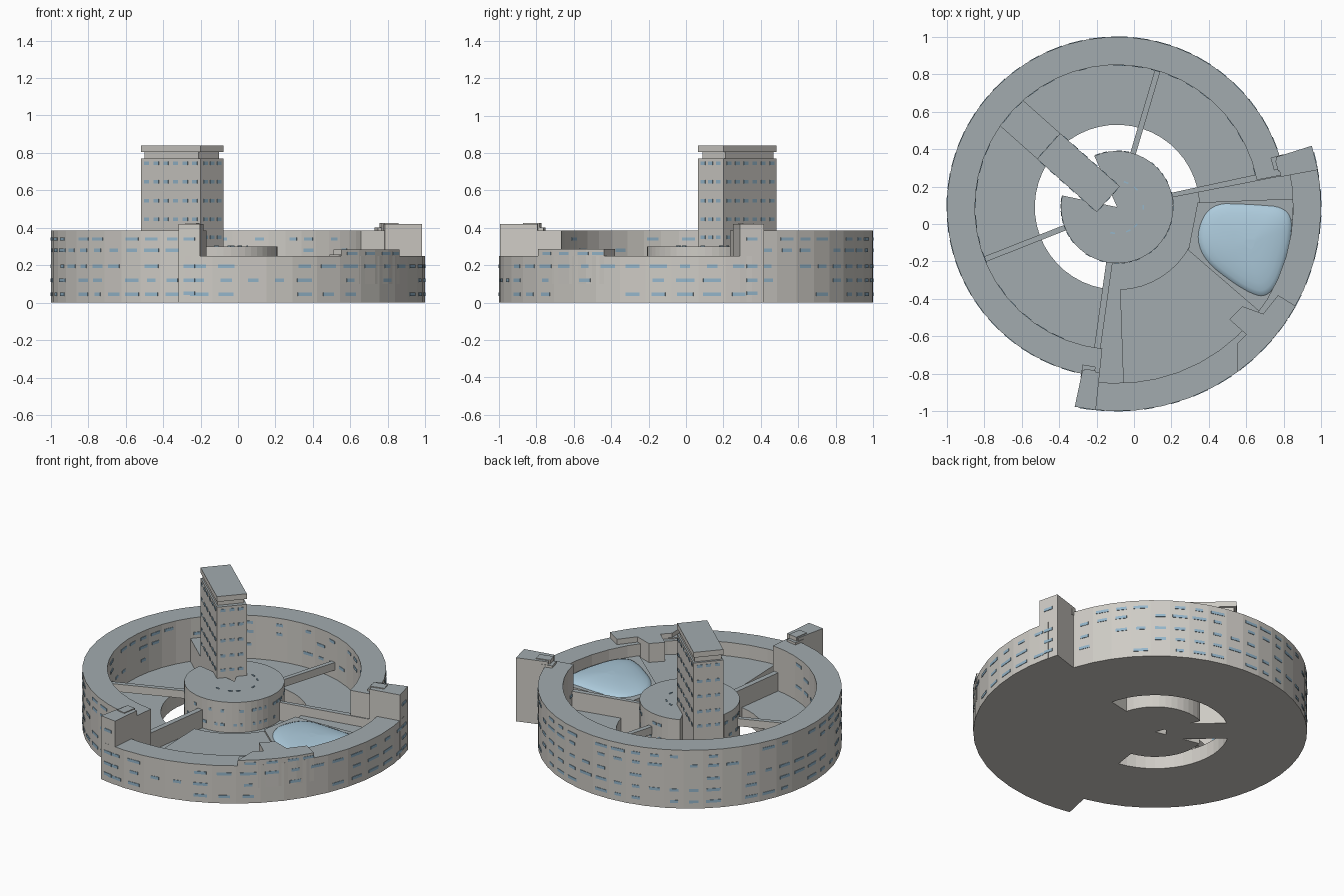
import bpy, bmesh, math, random
from mathutils import Matrix, Vector

if "Cube" in bpy.data.objects:
    bpy.data.objects.remove(bpy.data.objects["Cube"])

random.seed(4)
CX, CY = -0.09, 0.09          # shared centre of all the rings
STEP = 7.5                    # facet angle of the curved walls


def material(name, rgb):
    m = bpy.data.materials.new(name)
    m.diffuse_color = (*rgb, 1)
    m.use_nodes = True
    m.node_tree.nodes["Principled BSDF"].inputs["Base Color"].default_value = m.diffuse_color
    return m


WALL = material("wall_stone", (0.62, 0.60, 0.56))
ROOF = material("roof_slate", (0.36, 0.41, 0.43))
GLASS = material("window_glass", (0.30, 0.47, 0.60))
POOL = material("dome_glass", (0.42, 0.60, 0.72))


def finish(bm, name, mats):
    bmesh.ops.recalc_face_normals(bm, faces=bm.faces)
    me = bpy.data.meshes.new(name)
    bm.to_mesh(me)
    bm.free()
    for m in mats:
        me.materials.append(m)
    ob = bpy.data.objects.new(name, me)
    bpy.context.collection.objects.link(ob)
    return ob


def prism(name, pts, z0, z1):
    """Vertical extrusion of a plan outline, slate on top and stone on the sides."""
    bm = bmesh.new()
    f = bm.faces.new([bm.verts.new((x, y, z0)) for x, y in pts])
    ex = bmesh.ops.extrude_face_region(bm, geom=[f])
    top = [v for v in ex["geom"] if isinstance(v, bmesh.types.BMVert)]
    bmesh.ops.translate(bm, verts=top, vec=(0, 0, z1 - z0))
    bm.normal_update()
    for face in bm.faces:
        if abs(face.normal.z) > 0.5 and face.calc_center_median().z > (z0 + z1) / 2:
            face.material_index = 1
    return finish(bm, name, [WALL, ROOF])


def polar(r, a, side=0.0):
    """Point at radius r and angle a, shifted sideways across the radius."""
    c, s = math.cos(math.radians(a)), math.sin(math.radians(a))
    return (CX + r * c - side * s, CY + r * s + side * c)


def angles(a0, a1):
    n = max(1, round((a1 - a0) / STEP))
    return [a0 + (a1 - a0) * i / n for i in range(n + 1)]


def sector(name, r0, r1, a0, a1, z0, z1):
    outer = [polar(r1, a) for a in angles(a0, a1)]
    inner = [polar(r0, a) for a in reversed(angles(a0, a1))] if r0 else [(CX, CY)]
    return prism(name, outer + inner, z0, z1)


def bar(name, a, r0, r1, half, z0, z1):
    return prism(name, [polar(r0, a, -half), polar(r1, a, -half),
                        polar(r1, a, half), polar(r0, a, half)], z0, z1)


def add_box(bm, xy, z, ang, size):
    mat = (Matrix.Translation((*xy, z)) @ Matrix.Rotation(math.radians(ang), 4, "Z")
           @ Matrix.Diagonal((*size, 1)))
    bmesh.ops.create_cube(bm, size=1, matrix=mat)


def ring_windows(name, r, a0, a1, rows, keep=0.75, maxlen=0.09):
    """Strip windows centred on the facets of a curved wall."""
    bm = bmesh.new()
    edges = angles(a0, a1)
    for lo, hi in zip(edges, edges[1:]):
        mid = (lo + hi) / 2
        rr = r * math.cos(math.radians((hi - lo) / 2))
        for z in rows:
            if random.random() < keep:
                add_box(bm, polar(rr, mid), z, mid, (0.006, random.uniform(0.5, 1) * maxlen, 0.018))
    return finish(bm, name, [GLASS])


# Tall main ring with its courtyard floor
A0, A1 = 11, 264
sector("high_ring", 0.76, 0.91, A0, A1, 0, 0.385)
sector("courtyard_floor", 0.44, 0.78, 13, 260, 0, 0.10)
HIGH = (0.045, 0.12, 0.195, 0.28, 0.34)
ring_windows("high_ring_windows", 0.91, A0, A1 - 7, HIGH)
ring_windows("high_ring_inner_windows", 0.76, A0, A1, HIGH[2:], 0.6, 0.07)

# Low front ring, lower floor and raised plaza
B0, B1 = -100, 14
sector("low_ring", 0.94, 1.09, B0, B1, 0, 0.25)
sector("front_floor", 0.28, 0.96, -100, 13, 0, 0.10)
sector("plaza", 0.44, 0.96, -88, 11, 0.05, 0.16)
ring_windows("low_ring_windows", 1.09, B0, B1, HIGH[:3], 0.75, 0.1)

# Tall end blocks where the ring changes radius, with roof boxes
for tag, e0, e1, sgn in (("left", 258, 264, -1), ("right", 10.5, 17.5, 1)):
    sector(tag + "_end_block", 0.89, 1.09, e0, e1, 0, 0.42)
    mid = (e0 + e1) / 2
    bar(tag + "_roof_box", mid + 0.5 * sgn, 0.88, 0.97, 0.03, 0.38, 0.425)
    box_a = e0 + 2 if sgn < 0 else e1 - 2
    bar(tag + "_parapet", box_a, 0.86, 0.93, 0.035, 0.36, 0.40)
    bm = bmesh.new()
    for z in (0.05, 0.12, 0.195, 0.34):
        add_box(bm, polar(1.088, mid), z, mid, (0.008, 0.06, 0.018))
    finish(bm, tag + "_end_windows", [GLASS])

# Raised stretch of the front rim
rim = [polar(1.09, a) for a in (-54, -47.5, -41, -35, -29)]
prism("raised_rim", rim + [(0.77, -0.38), (0.69, -0.48), (0.58, -0.44),
                           (0.51, -0.51), (0.60, -0.59), (0.55, -0.64)], 0.1, 0.285)
prism("rim_step", [(0.49, -0.69), (0.56, -0.62), (0.62, -0.70), (0.545, -0.78)], 0.1, 0.257)
bm = bmesh.new()
for a in (-50, -43, -36, -31):
    add_box(bm, polar(1.087, a), 0.262, a, (0.008, 0.07, 0.016))
finish(bm, "raised_rim_windows", [GLASS])

# Central drum, open beside the tower
sector("central_drum", 0, 0.30, 168 - 360, 114, 0, 0.30)
ring_windows("drum_windows", 0.30, 168 - 360, 114, (0.15, 0.24), 0.5, 0.03)
bm = bmesh.new()
for a in (70, 45, 0, -45, -65, -100):
    add_box(bm, polar(0.14, a), 0.30, a, (0.008, 0.025, 0.008))
finish(bm, "drum_roof_lights", [GLASS])

# Bridges and dividing walls from drum to ring
for i, a in enumerate((73.5, 201.5)):
    bar("bridge_%d" % (i + 1), a, 0.28, 0.77, 0.015, 0.16, 0.21)
prism("right_dividing_wall", [polar(0.28, 10), polar(0.95, 10.7),
                              polar(0.95, 13), polar(0.28, 15)], 0, 0.22)
bar("left_dividing_wall", 262, 0.28, 0.95, 0.017, 0, 0.22)

# Tower slab, wing, recessed neck and cap
TA = 138.3
bar("tower_wing", TA, 0.45, 0.78, 0.092, 0, 0.25)
bar("tower", TA, 0.064, 0.49, 0.092, 0, 0.77)
bar("tower_neck", TA, 0.09, 0.475, 0.082, 0.76, 0.81)
bar("tower_cap", TA, 0.064, 0.49, 0.092, 0.805, 0.84)
bm = bmesh.new()
for z in (0.35, 0.445, 0.545, 0.645, 0.745):
    for i in range(6):
        r = 0.105 + i * 0.069
        for s in (-1, 1):
            add_box(bm, polar(r, TA, s * 0.092), z, TA, (0.035, 0.006, 0.018))
    for s in (-0.055, 0, 0.055):
        for r in (0.064, 0.49):
            add_box(bm, polar(r, TA, s), z, TA, (0.006, 0.032, 0.018))
finish(bm, "tower_windows", [GLASS])

# Glass dome on its frame
prism("dome_frame", [(0.34, 0.115), (0.85, 0.135), (0.84, -0.10),
                     (0.69, -0.485), (0.29, -0.14)], 0.1, 0.172)
pts = [Vector(p) for p in ((0.38, 0.115), (0.62, 0.11), (0.85, 0.09), (0.84, -0.12),
                           (0.74, -0.40), (0.60, -0.375), (0.31, -0.15))]
for _ in range(3):            # round the outline by corner cutting
    pts = [q for a, b in zip(pts, pts[1:] + pts[:1])
           for q in (a.lerp(b, 0.25), a.lerp(b, 0.75))]
mid = sum(pts, Vector((0, 0))) / len(pts)
bm = bmesh.new()
rings = []
for k in range(7):
    t = math.radians(k * 14)
    ring = [mid + (p - mid) * math.cos(t) for p in pts]
    rings.append([bm.verts.new((p.x, p.y, 0.165 + 0.045 * math.sin(t))) for p in ring])
for lo, hi in zip(rings, rings[1:]):
    for i in range(len(pts)):
        j = (i + 1) % len(pts)
        bm.faces.new((lo[i], lo[j], hi[j], hi[i]))
bm.faces.new(rings[-1])
bm.faces.new(rings[0][::-1])
for f in bm.faces:
    f.smooth = len(f.verts) == 4
finish(bm, "glass_dome", [POOL])
